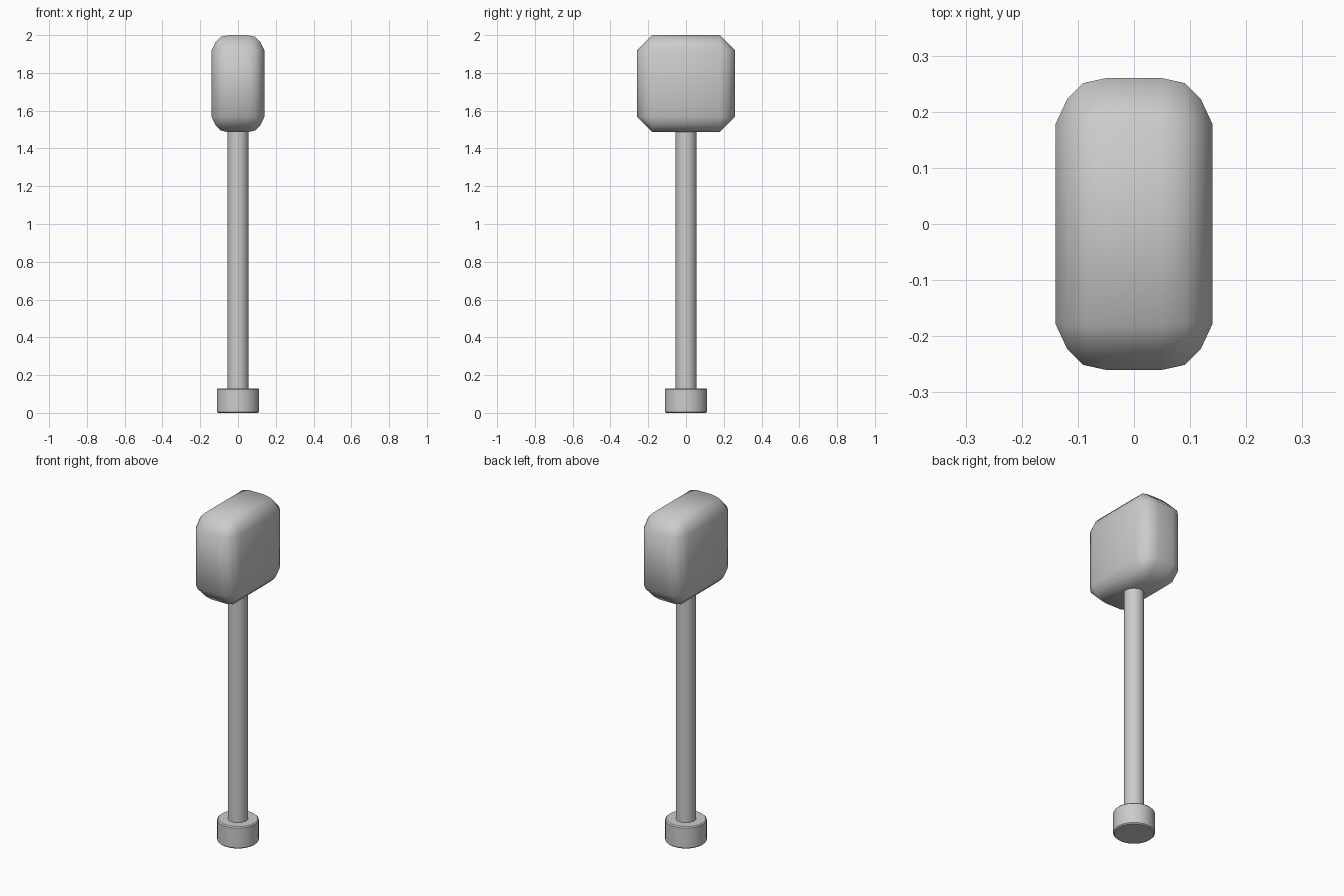
import bpy, bmesh, math

if "Cube" in bpy.data.objects:
    bpy.data.objects.remove(bpy.data.objects["Cube"])


def make_object(name, bm, angle):
    bmesh.ops.recalc_face_normals(bm, faces=bm.faces)
    mesh = bpy.data.meshes.new(name)
    bm.to_mesh(mesh)
    bm.free()
    ob = bpy.data.objects.new(name, mesh)
    bpy.context.collection.objects.link(ob)
    bpy.ops.object.select_all(action='DESELECT')
    bpy.context.view_layer.objects.active = ob
    ob.select_set(True)
    bpy.ops.object.shade_smooth_by_angle(angle=math.radians(angle))
    return ob


def lathe(name, profile, sides=32):
    bm = bmesh.new()
    rings = [[bm.verts.new((r * math.cos(2 * math.pi * i / sides),
                            r * math.sin(2 * math.pi * i / sides), z))
              for i in range(sides)] for r, z in profile]
    for a, b in zip(rings, rings[1:]):
        for i in range(sides):
            j = (i + 1) % sides
            bm.faces.new((a[i], a[j], b[j], b[i]))
    bm.faces.new(rings[0])
    bm.faces.new(rings[-1])
    return make_object(name, bm, 35)


# Pommel at the foot and the long handle
lathe("pommel", [(0.106, 0), (0.112, 0.006), (0.112, 0.124), (0.106, 0.13)])
lathe("handle", [(0.055, 0.12), (0.055, 1.52)])

# Head: chamfered block, rounded towards its two flat sides
half = [(0.05, 0.082), (0.091, 0.073), (0.119, 0.045), (0.14, 0.0)]
sections = [(-x, r) for x, r in reversed(half)] + half
y0, zmid, z0 = 0.178, 1.743, 0.175
bm = bmesh.new()
rings = []
for x, r in sections:
    ring = []
    for sy, sz, first_y in ((1, 1, True), (-1, 1, False), (-1, -1, True), (1, -1, False)):
        pair = [(y0 + r, z0), (y0, z0 + r)]
        for y, z in (pair if first_y else pair[::-1]):
            ring.append(bm.verts.new((x, sy * y, zmid + sz * z)))
    rings.append(ring)
for a, b in zip(rings, rings[1:]):
    for i in range(8):
        j = (i + 1) % 8
        bm.faces.new((a[i], a[j], b[j], b[i]))
bm.faces.new(rings[0])
bm.faces.new(rings[-1])
bmesh.ops.remove_doubles(bm, verts=bm.verts, dist=0.0005)
make_object("head", bm, 80)
